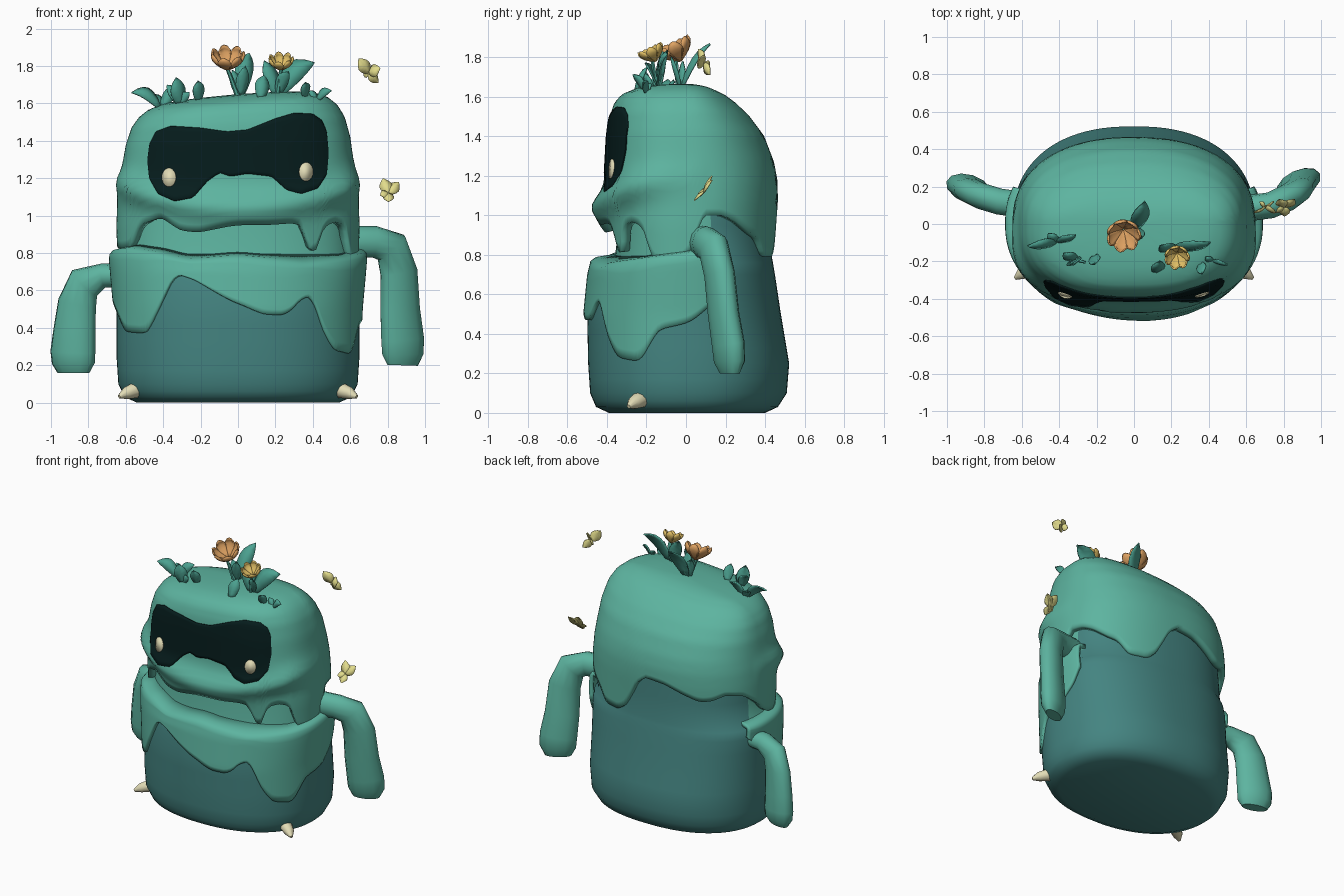
import bpy, bmesh, math
from mathutils import Vector, Matrix
from mathutils.bvhtree import BVHTree

if "Cube" in bpy.data.objects:
    bpy.data.objects.remove(bpy.data.objects["Cube"])


def material(name, r, g, b):
    lin = [((c / 255 + 0.055) / 1.055) ** 2.4 for c in (r, g, b)]
    m = bpy.data.materials.new(name)
    m.diffuse_color = (*lin, 1)
    m.use_nodes = True
    m.node_tree.nodes["Principled BSDF"].inputs["Base Color"].default_value = m.diffuse_color
    return m


MOSS = material("moss teal", 93, 180, 160)
DARK = material("deep teal", 68, 132, 129)
LEAF = material("leaf teal", 76, 162, 145)
BLACK = material("mask black", 5, 28, 28)
CREAM = material("claw cream", 226, 220, 182)
ORANGE = material("petal orange", 222, 162, 98)
YELLOW = material("petal yellow", 226, 192, 102)
WING = material("wing yellow", 226, 220, 140)


def interp(table, t):
    """Piecewise lookup; each row is (key, values...)."""
    if t <= table[0][0]:
        return table[0][1:]
    for a, b in zip(table, table[1:]):
        if t <= b[0]:
            f = (t - a[0]) / (b[0] - a[0])
            return [p + (q - p) * f for p, q in zip(a[1:], b[1:])]
    return table[-1][1:]


def edge(table, deg):
    """Drip height at an angle, softened by averaging neighbours."""
    return sum(interp(table, deg + o)[0] * w for o, w in ((-3, .25), (0, .5), (3, .25)))


def ring_point(profile, deg, z, front=.9):
    """Rounded cross-section: angle 0 is the front, 90 is +x."""
    w, yf, yb = interp(profile, z)
    s, c = math.sin(math.radians(deg)), math.cos(math.radians(deg))
    e = front if c > 0 else .86
    x = math.copysign(abs(s) ** e, s) * w
    y = -math.copysign(abs(c) ** e, c) * (yf if c > 0 else yb)
    return Vector((x, y, z))


def finish(name, bm, mats, thick=0, angle=50):
    me = bpy.data.meshes.new(name)
    bm.to_mesh(me)
    ob = bpy.data.objects.new(name, me)
    bpy.context.collection.objects.link(ob)
    for m in mats:
        me.materials.append(m)
    if thick:
        mod = ob.modifiers.new("thickness", 'SOLIDIFY')
        mod.thickness, mod.offset = thick, -1
    bpy.ops.object.select_all(action='DESELECT')
    ob.select_set(True)
    bpy.context.view_layer.objects.active = ob
    bpy.ops.object.shade_smooth_by_angle(angle=math.radians(angle))
    return ob


def add_grid(bm, cols, wrap=False):
    """Skin a list of columns of points."""
    v = [[bm.verts.new(p) for p in col] for col in cols]
    n = len(v)
    for i in range(n if wrap else n - 1):
        a, b = v[i], v[(i + 1) % n]
        for j in range(len(a) - 1):
            bm.faces.new((a[j], b[j], b[j + 1], a[j + 1]))
    return v


# body: dark trunk with a shelf and a mossy recess for the mouth
BODY = [(0, .54, .39, .40), (.03, .605, .455, .465), (.10, .64, .485, .51), (.25, .65, .495, .522),
        (.5, .65, .50, .48), (.7, .655, .475, .45), (.76, .645, .455, .44),
        (.785, .615, .36, .435), (.95, .605, .34, .425), (1.15, .59, .34, .42)]
bm = bmesh.new()
levels = [r[0] for r in BODY] + [.06, .17, .33, .42, .6]
cols = [[ring_point(BODY, d, z) for z in sorted(levels)] for d in range(0, 360, 4)]
v = add_grid(bm, cols, True)
bm.faces.new([c[0] for c in reversed(v)])
bm.faces.new([c[-1] for c in v])
for f in bm.faces:
    c = f.calc_center_median()
    f.material_index = int(c.z > .75 and c.y < .12)
finish("body", bm, [DARK, MOSS])

# lower jaw: band of moss that drips over the trunk and rolls in to the mouth
JAW = [(.2, .66, .512, .52), (.5, .667, .52, .49), (.7, .685, .50, .465), (.76, .69, .485, .46), (.9, .68, .46, .45)]
JAW_DRIP = [(-112, .72), (-100, .62), (-88, .55), (-75, .48), (-64, .38), (-46, .37), (-39, .48), (-27, .69),
            (-18, .66), (0, .53), (10, .47), (21, .47), (29, .57), (35, .56), (42, .38), (50, .28),
            (65, .26), (76, .42), (90, .45), (105, .57), (112, .69)]
JAW_RIM = [(-112, .80), (-75, .82), (-58, .83), (-38, .81), (-20, .77), (0, .79), (30, .755), (60, .78),
           (90, .81), (112, .86)]
bm = bmesh.new()
cols = []
for d in range(-112, 113, 2):
    lo, hi = edge(JAW_DRIP, d), edge(JAW_RIM, d)
    col = [ring_point(JAW, d, lo + (hi - .02 - lo) * k / 10) for k in range(11)]
    inner = ring_point(BODY, d, .9)
    inner.z = max(hi + .02, .80)
    lip = col[-1].lerp(inner, .2)
    lip.z = hi
    cols.append(col + [lip, inner * .97 + Vector((0, 0, .03 * inner.z))])
add_grid(bm, cols)
finish("lower_jaw_moss", bm, [MOSS], .03)

# head: mossy hood with a dripping hem all round
HEAD = [(.75, .645, .40, .455), (.95, .65, .425, .46), (1.08, .645, .43, .465), (1.18, .635, .41, .462),
        (1.27, .62, .405, .445), (1.4, .60, .398, .395), (1.5, .57, .385, .32), (1.56, .53, .365, .255),
        (1.6, .48, .332, .20), (1.63, .40, .26, .13), (1.645, .25, .16, .07), (1.65, 0, 0, 0)]
HEAD_DRIP = [(-180, 1.09), (-170, 1.08), (-158, 1.03), (-147, .99), (-138, 1.0), (-128, 1.04), (-112, 1.02),
             (-98, .93), (-90, .84), (-76, .82), (-62, .83), (-53, .95), (-36, .99),
             (-26, .92), (-16, .91), (0, .95), (12, .95), (24, .96), (31, .94), (34, .79), (38, .79), (42, .94),
             (52, .97), (62, .94), (67, .77), (84, .75), (92, .80), (97, 1.0), (110, 1.0), (120, .97),
             (132, .91), (141, .88), (148, .79), (163, .79), (169, .87), (174, 1.02), (180, 1.09)]


def head_point(d, z):
    squarer = min(1, max(0, (z - 1.05) / .17))       # face is flatter than the jaw
    p = ring_point(HEAD, d, z, .9 - .14 * squarer)
    c = math.cos(math.radians(d))
    lip = 1.035 + .14 * (p.x / .62) ** 2             # swollen upper lip
    if c > -.2 and z < 1.5:
        amount = .05 * math.exp(-((z - lip) / .07) ** 2) * min(1, (c + .2) * 1.3)
        p += Vector((p.x, p.y, 0)).normalized() * amount
    p.z += .08 * p.x * max(0, (z - 1.2) / .45)       # crown leans up to one side
    return p


bm = bmesh.new()
cols = []
for d in range(-180, 180, 2):
    lo = edge(HEAD_DRIP, d)
    cols.append([head_point(d, lo + (1.65 - lo) * math.sin(k / 30 * math.pi / 2)) for k in range(31)])
add_grid(bm, cols, True)
bmesh.ops.remove_doubles(bm, verts=bm.verts, dist=.0005)
tree = BVHTree.FromBMesh(bm)
finish("head_moss", bm, [MOSS], .05, 60)


def on_face(x, z, lift):
    hit = tree.ray_cast(Vector((x, -2, z)), Vector((0, 1, 0)))[0]
    return Vector((x, (hit.y if hit else -.3) - lift, z))


def on_crown(x, y):
    hit = tree.ray_cast(Vector((x, y, 3)), Vector((0, 0, -1)))[0]
    return Vector((x, y, hit.z - .015))


# mask: dark wavy plate laid on the face
TOP = [(-.485, 1.30), (-.475, 1.38), (-.44, 1.45), (-.36, 1.48), (-.2, 1.47), (-.06, 1.45), (.05, 1.46),
       (.2, 1.52), (.3, 1.55), (.4, 1.545), (.45, 1.51), (.475, 1.45), (.485, 1.34)]
LOW = [(-.485, 1.29), (-.475, 1.2), (-.43, 1.12), (-.34, 1.08), (-.24, 1.10), (-.17, 1.18), (-.1, 1.23),
       (-.04, 1.21), (.05, 1.225), (.18, 1.21), (.26, 1.14), (.34, 1.12), (.43, 1.15), (.475, 1.22), (.485, 1.33)]
bm = bmesh.new()
cols = []
for i in range(65):
    x = -.485 * math.cos(i / 64 * math.pi)
    a, b = interp(LOW, x)[0], interp(TOP, x)[0]
    cols.append([on_face(x, a + (b - a) * k / 14, .008) for k in range(15)])
add_grid(bm, cols)
finish("mask", bm, [BLACK], .009)

# eyes: thin ovals on the mask
for side, cx, cz in (("left", -.37, 1.205), ("right", .365, 1.235)):
    bm = bmesh.new()
    bm.faces.new([bm.verts.new(on_face(cx + .037 * math.cos(a * math.pi / 9), cz + .05 * math.sin(a * math.pi / 9), .015))
                  for a in range(18)])
    finish(side + "_eye", bm, [CREAM], .008)


def tube(name, mat, path, n, sides=12):
    """Capped tube; path rows are x, y, z, wide radius, narrow radius."""
    bm = bmesh.new()
    pts = [Vector(p[:3]) for p in path]
    n = Vector(n).normalized()
    rings = []
    for i, p in enumerate(path):
        t = (pts[min(i + 1, len(pts) - 1)] - pts[max(i - 1, 0)]).normalized()
        u = t.cross(n).normalized()
        w = u.cross(t)
        rings.append([pts[i] + u * p[3] * math.cos(a) + w * p[4] * math.sin(a)
                      for a in (k * 2 * math.pi / sides for k in range(sides))])
    v = add_grid(bm, rings)
    for a, b in zip(v, v[1:]):
        bm.faces.new((a[-1], b[-1], b[0], a[0]))
    bm.faces.new(v[0])
    bm.faces.new(v[-1])
    bmesh.ops.recalc_face_normals(bm, faces=bm.faces)
    return finish(name, bm, [mat])


# arms: hang from the shoulders, one set lower than the other
tube("right_arm", MOSS, [(.58, .08, .86, .085, .07), (.73, .10, .86, .085, .07), (.82, .14, .83, .10, .072),
     (.86, .17, .70, .108, .07), (.867, .19, .5, .116, .07), (.88, .215, .34, .126, .072),
     (.882, .22, .26, .122, .068), (.88, .22, .20, .09, .04)], (-.42, .9, 0))
tube("left_arm", MOSS, [(-.58, .10, .68, .06, .07), (-.72, .12, .68, .065, .07), (-.82, .15, .64, .098, .07),
     (-.86, .17, .53, .108, .07), (-.875, .18, .38, .118, .072), (-.883, .19, .27, .126, .074),
     (-.88, .19, .21, .12, .07), (-.88, .19, .16, .09, .04)], (.3, .95, 0))

# claws: blunt cones at the front corners
for side, s in (("left", -1), ("right", 1)):
    tube(side + "_claw", CREAM, [(s * .47, -.18, .09, .035, .035), (s * .54, -.225, .07, .046, .044),
         (s * .60, -.265, .05, .034, .032), (s * .635, -.29, .032, .01, .01)], (0, .5, 1), 10)


def leaf(bm, base, tip, width, face=(.3, -1, .8), arch=.12):
    """Folded blade from base to tip, broad side towards face."""
    base, tip = Vector(base), Vector(tip)
    d = tip - base
    side = d.cross(Vector(face)).normalized()
    back = side.cross(d).normalized()
    cols = [[], [], []]
    for k in range(7):
        t = k / 6
        w = width / 2 * (math.sin(math.pi * (.1 + .9 * t)) ** .9 if t < 1 else .02)
        mid = base + d * t + Vector((0, 0, 1)) * arch * math.hypot(d.x, d.y) * math.sin(math.pi * t) * 2
        for c, o in enumerate((-1, 0, 1)):
            cols[c].append(mid + side * w * o + back * (w * .3 if o == 0 else 0))
    add_grid(bm, cols)


# leaf tufts on the crown: base x, y then tips with blade width
TUFTS = {"left_tuft": (-.41, -.10, [(-.57, -.12, 1.66, .08), (-.46, -.05, 1.65, .06), (-.31, -.06, 1.68, .07)]),
         "left_front_tuft": (-.31, -.19, [(-.33, -.22, 1.74, .09), (-.38, -.16, 1.70, .07), (-.26, -.21, 1.66, .05)]),
         "small_left_leaf": (-.21, -.17, [(-.21, -.22, 1.72, .07)]),
         "middle_tuft": (.01, -.03, [(.06, .12, 1.87, .10), (-.03, -.02, 1.78, .07), (.04, -.08, 1.80, .07)]),
         "middle_front_leaf": (.12, -.26, [(.14, -.20, 1.75, .08)]),
         "right_tuft": (.21, -.14, [(.41, -.10, 1.82, .12), (.14, -.12, 1.83, .09), (.27, -.21, 1.77, .07)]),
         "small_right_leaf": (.36, -.21, [(.365, -.27, 1.71, .06)]),
         "far_right_tuft": (.42, -.20, [(.50, -.22, 1.67, .05), (.38, -.18, 1.67, .04)])}
for name, (x, y, tips) in TUFTS.items():
    bm = bmesh.new()
    for tx, ty, tz, w in tips:
        leaf(bm, on_crown(x, y), (tx, ty, tz), w)
    finish(name, bm, [LEAF], .01)


# flowers: rings of broad cupped petals tilted to the front, on thin stems
def flower(name, mat, centre, r, root, petals=7):
    bm = bmesh.new()
    turn = Matrix.Translation(centre) @ Matrix.Rotation(math.radians(25), 4, 'X')
    for p in range(petals):
        cols = []
        for o in (-1, -.5, 0, .5, 1):
            col = []
            for k in range(6):
                t = k / 5
                a = p * 2 * math.pi / petals + o * math.pi / petals * 1.2 * math.sin(math.pi * (.3 + .45 * t))
                rad = r * (.08 + .92 * math.sin(t * math.pi * .6)) * (1 - .1 * o * o)
                col.append(turn @ Vector((rad * math.cos(a), rad * math.sin(a), r * (-.6 + 1.15 * t - .22 * t * o * o))))
            cols.append(col)
        add_grid(bm, cols)
    finish(name, bm, [mat], .008)
    c = Vector(centre) - Vector((0, 0, r * .5))
    tube(name + "_stem", LEAF, [(*on_crown(*root), .014, .014), (*c, .01, .01)], (0, 1, 0), 6)


flower("orange_flower", ORANGE, (-.055, -.05, 1.83), .095, (.0, -.04))
flower("yellow_flower", YELLOW, (.23, -.17, 1.815), .07, (.21, -.15))

# butterflies: two large and two small wings around a centre
for name, c, wings in (
        ("upper_butterfly", (.70, .09, 1.765), [(-.055, -.03, .075, .075), (.06, -.03, .025, .075),
                                                (-.03, .03, -.01, .05), (.05, .03, -.055, .06)]),
        ("lower_butterfly", (.805, .09, 1.12), [(-.03, .04, .08, .07), (.055, .04, .06, .07),
                                                (-.045, -.03, -.01, .05), (.0, -.05, -.045, .06)])):
    bm = bmesh.new()
    for dx, dy, dz, w in wings:
        leaf(bm, c, Vector(c) + Vector((dx, dy, dz)), w, (0, -1, .5), 0)
    finish(name, bm, [WING], .006)
